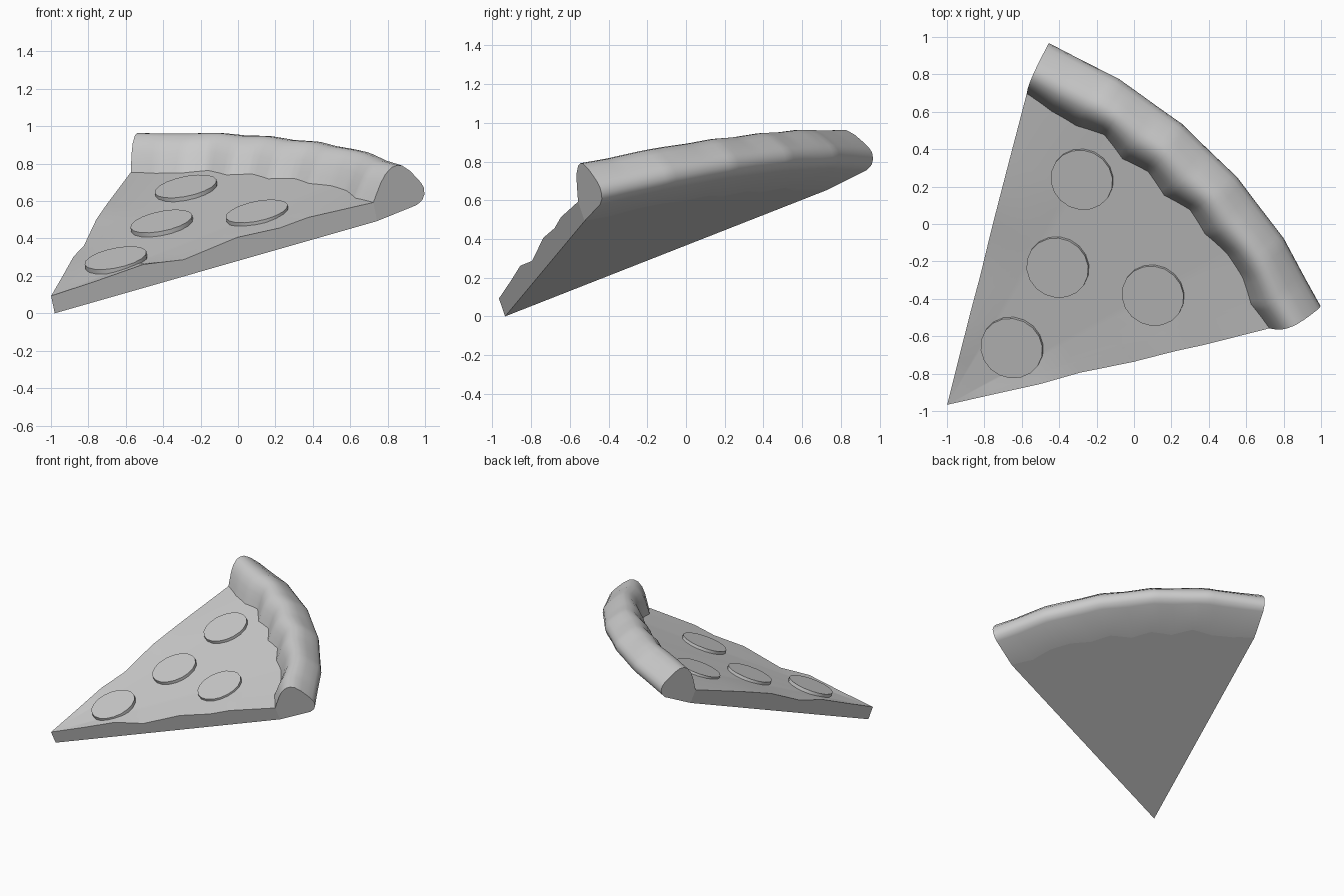
import bpy, bmesh, math
from mathutils import Vector, Matrix

if "Cube" in bpy.data.objects:
    bpy.data.objects.remove(bpy.data.objects["Cube"])

# Tilted frame of the slice: tip point, plane normal, right edge and in-plane axis
TIP = Vector((-0.98, -0.935, 0))
N = Vector((-0.205, -0.34, 1)).normalized()
U = Vector((1.72, 0.41, 0.492)).normalized()
V = N.cross(U).normalized()
U = V.cross(N)
HALF = math.radians(29.5)
STEPS = 60

# Wavy inner radius of the crust (right to left) and lumpy cut-edge heights
INNER = [1.84, 1.79, 1.81, 1.80, 1.76, 1.78, 1.73, 1.77, 1.74, 1.80, 1.77, 1.79, 1.84]
FRACS = [1, 0.8, 0.71, 0.58, 0.41, 0.29, 0.15, 0]
RIGHT = [0.107, 0.127, 0.114, 0.129, 0.091, 0.128, 0.112, 0.1]
LEFT = [0.107, 0.122, 0.128, 0.132, 0.1, 0.122, 0.11, 0.1]
# Crust cross-section: (fraction from inner to outer radius, height)
CRUST = [(0, 0.107), (0.09, 0.147), (0.21, 0.198), (0.33, 0.237), (0.47, 0.262),
         (0.58, 0.264), (0.68, 0.252), (0.80, 0.211), (0.90, 0.161), (0.97, 0.122),
         (1, 0.089), (0.98, 0.056), (0.92, 0.03), (0.80, 0.014), (0, 0)]


def place(r, t, h):
    s = 2 * t - 1
    pull = 1 - 0.04 * min(max((r - 1.84) / 0.3, 0), 1)
    a = HALF + HALF * s * pull
    return TIP + r * (math.cos(a) * U + math.sin(a) * V) + h * N


def inner_radius(t):
    i = min(int(t * 12), 11)
    f = t * 12 - i
    return INNER[i] * (1 - f) + INNER[i + 1] * f


def outer_radius(t):
    # five straight-sided facets along a slightly flattened arc
    i = min(int(t * 5 + 1e-6), 4)
    f = t * 5 - i
    def corner(k):
        return 2.14 - 0.05 * (1 - (2 * k / 5 - 1) ** 2)
    chord = math.cos(HALF / 5) / math.cos((f - 0.5) * 2 * HALF / 5)
    return (corner(i) * (1 - f) + corner(i + 1) * f) * chord


def base_section(t):
    r = inner_radius(t)
    wr, wl = max(0, 1 - 4 * t), max(0, 1 - 4 * (1 - t))
    pts = [(0, 0), (r, 0)]
    for f, hr, hl in zip(FRACS, RIGHT, LEFT):
        mid = 0.1 + 0.007 * f
        pts.append((r * f, mid + wr * (hr - mid) + wl * (hl - mid)))
    return pts


def crust_section(t):
    ri, ro = inner_radius(t), outer_radius(t)
    squash = 1 - 0.09 * (1 - (2 * t - 1) ** 2)
    return [(ri + f * (ro - ri), h if h <= 0.107 else 0.107 + (h - 0.107) * squash)
            for f, h in CRUST]


def smooth(obj):
    bpy.ops.object.select_all(action='DESELECT')
    obj.select_set(True)
    bpy.context.view_layer.objects.active = obj
    bpy.ops.object.shade_smooth_by_angle(angle=math.radians(45))


def sweep(name, section, skip=None):
    """Sweep an open section round the slice and close both cut sides."""
    bm = bmesh.new()
    rings = [[bm.verts.new(place(r, i / STEPS, h)) for r, h in section(i / STEPS)]
             for i in range(STEPS + 1)]
    for a, b in zip(rings, rings[1:]):
        for j in range(len(a) - 1):
            if j != skip:
                bm.faces.new((a[j], a[j + 1], b[j + 1], b[j]))
    bm.faces.new(rings[0])
    bm.faces.new(rings[-1][::-1])
    bmesh.ops.remove_doubles(bm, verts=bm.verts, dist=1e-4)
    bmesh.ops.recalc_face_normals(bm, faces=bm.faces)
    mesh = bpy.data.meshes.new(name)
    bm.to_mesh(mesh)
    bm.free()
    obj = bpy.data.objects.new(name, mesh)
    bpy.context.collection.objects.link(obj)
    smooth(obj)


# Flat wedge (its hidden wall under the crust is left open) and rolled crust
sweep("slice_base", base_section, skip=1)
sweep("crust", crust_section)

# Round topping discs lying on the tilted surface
rot = Matrix((U, V, N)).transposed().to_4x4()
for k, (x, y) in enumerate([(-0.28, 0.235), (-0.41, -0.235), (0.10, -0.385), (-0.655, -0.665)]):
    h = 0.128
    z = 0.205 * (x - TIP.x) + 0.34 * (y - TIP.y) + h / N.z
    depth = 0.05
    bpy.ops.mesh.primitive_cylinder_add(vertices=18, radius=0.169, depth=depth)
    disc = bpy.context.object
    disc.name = f"topping_disc_{k + 1}"
    disc.matrix_world = Matrix.Translation(Vector((x, y, z)) - N * depth / 2) @ rot
    smooth(disc)
